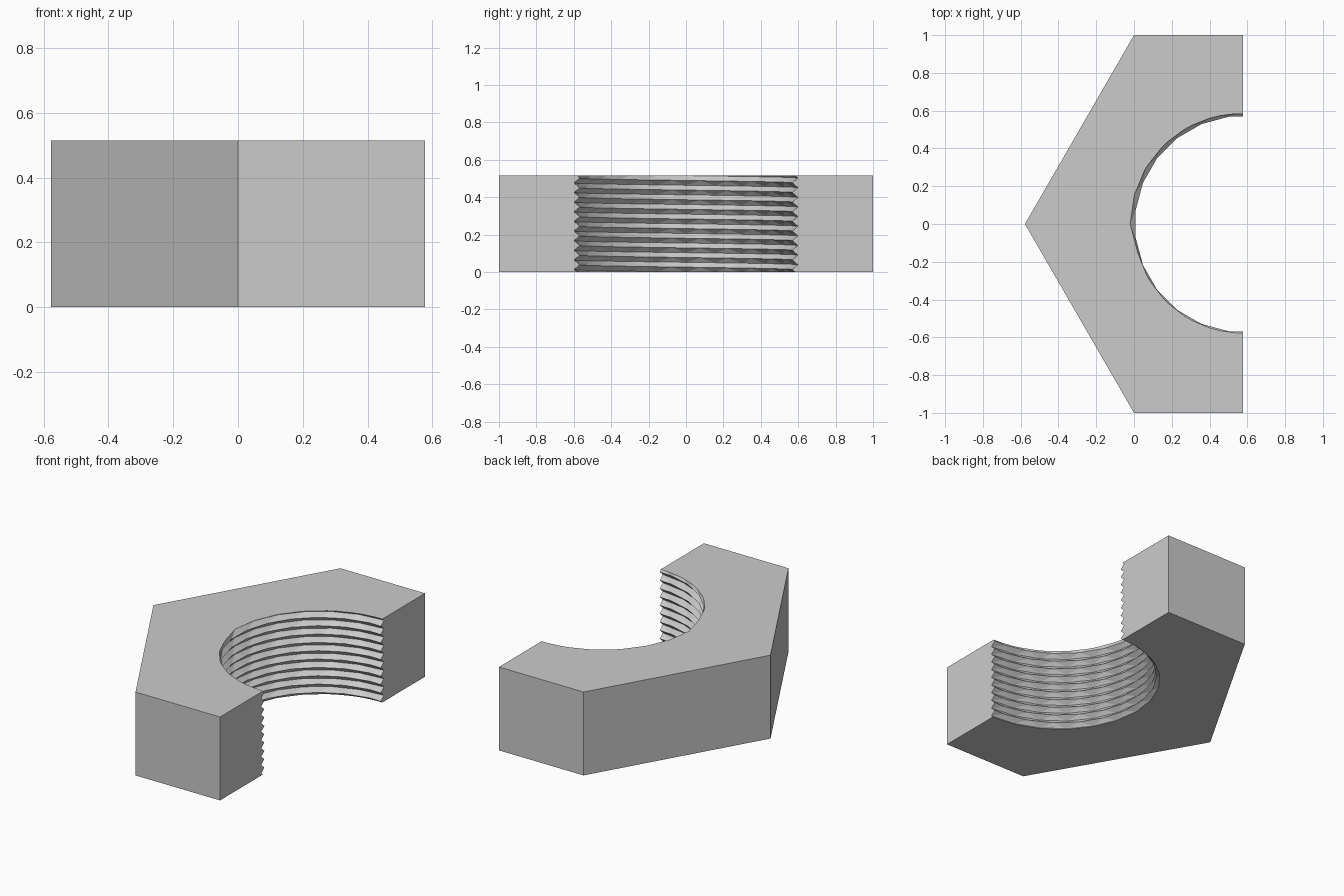
import bpy
import bmesh
from math import atan2, hypot, pi, cos, sin, sqrt

if "Cube" in bpy.data.objects:
    bpy.data.objects.remove(bpy.data.objects["Cube"], do_unlink=True)

HEIGHT = 0.515
CX = 1 / sqrt(3)            # axis of the hole, on the split plane
ROOT_R, CREST_R = 0.598, 0.573
PITCH = HEIGHT / 10
STEP = pi / 12              # 24 facets per full turn
EPS = 1e-5

bm = bmesh.new()

# Helical thread: rows alternate between root and crest, crests offset half a facet
rows = []
for j in range(-3, 24):
    crest = j % 2
    radius = CREST_R if crest else ROOT_R
    row = []
    for i in range(4, 21):
        a = STEP * (i + 0.5 * crest)
        z = HEIGHT - j * PITCH / 2 + PITCH * (a - pi) / (2 * pi)
        row.append(bm.verts.new((CX + radius * cos(a), radius * sin(a), z)))
    rows.append((crest, row))

for (crest, up), (_, low) in zip(rows, rows[1:]):
    for i in range(len(up) - 1):
        if crest:
            tris = (up[i], low[i], low[i + 1]), (up[i], low[i + 1], up[i + 1])
        else:
            tris = (up[i], low[i], up[i + 1]), (low[i], low[i + 1], up[i + 1])
        for t in tris:
            bm.faces.new(t)

# Trim the thread to the half block
for co, no in (((0, 0, HEIGHT), (0, 0, 1)), ((0, 0, 0), (0, 0, -1)),
               ((CX, 0, 0), (1, 0, 0))):
    bmesh.ops.bisect_plane(bm, geom=bm.verts[:] + bm.edges[:] + bm.faces[:],
                           dist=1e-6, plane_co=co, plane_no=no, clear_outer=True)
bmesh.ops.remove_doubles(bm, verts=bm.verts[:], dist=EPS)


def angle(v):
    return atan2(v.co.y, v.co.x - CX) % (2 * pi)


def level(z):
    return sorted((v for v in bm.verts if abs(v.co.z - z) < EPS), key=angle)


def split_side(sign):
    return sorted((v for v in bm.verts if abs(v.co.x - CX) < EPS and v.co.y * sign > 0),
                  key=lambda v: v.co.z)


bore_top, bore_bottom = level(HEIGHT), level(0)
ends = {s: split_side(s) for s in (1, -1)}

# Thread run-out along the front half of the top edge
for v in bore_top:
    if v.co.y < -0.01:
        k = 0.578 / hypot(v.co.x - CX, v.co.y)
        v.co.x = CX + (v.co.x - CX) * k
        v.co.y *= k

# Hexagonal outside, from the front split face round to the back one
outline = [(CX, -1), (0, -1), (-CX, 0), (0, 1), (CX, 1)]
low = [bm.verts.new((x, y, 0)) for x, y in outline]
top = [bm.verts.new((x, y, HEIGHT)) for x, y in outline]
for i in range(4):
    bm.faces.new((low[i], low[i + 1], top[i + 1], top[i]))
bm.faces.new(bore_top + top)
bm.faces.new(bore_bottom + low)
bm.faces.new(ends[1] + [top[4], low[4]])
bm.faces.new(ends[-1] + [top[0], low[0]])
bmesh.ops.recalc_face_normals(bm, faces=bm.faces[:])

mesh = bpy.data.meshes.new("half_hex_nut")
bm.to_mesh(mesh)
bm.free()
nut = bpy.data.objects.new("half_hex_nut", mesh)
bpy.context.scene.collection.objects.link(nut)

# Plain grey metal
grey = bpy.data.materials.new("light_grey")
grey.use_nodes = True
colour = (0.6, 0.6, 0.6, 1)
grey.diffuse_color = colour
grey.node_tree.nodes["Principled BSDF"].inputs["Base Color"].default_value = colour
mesh.materials.append(grey)
